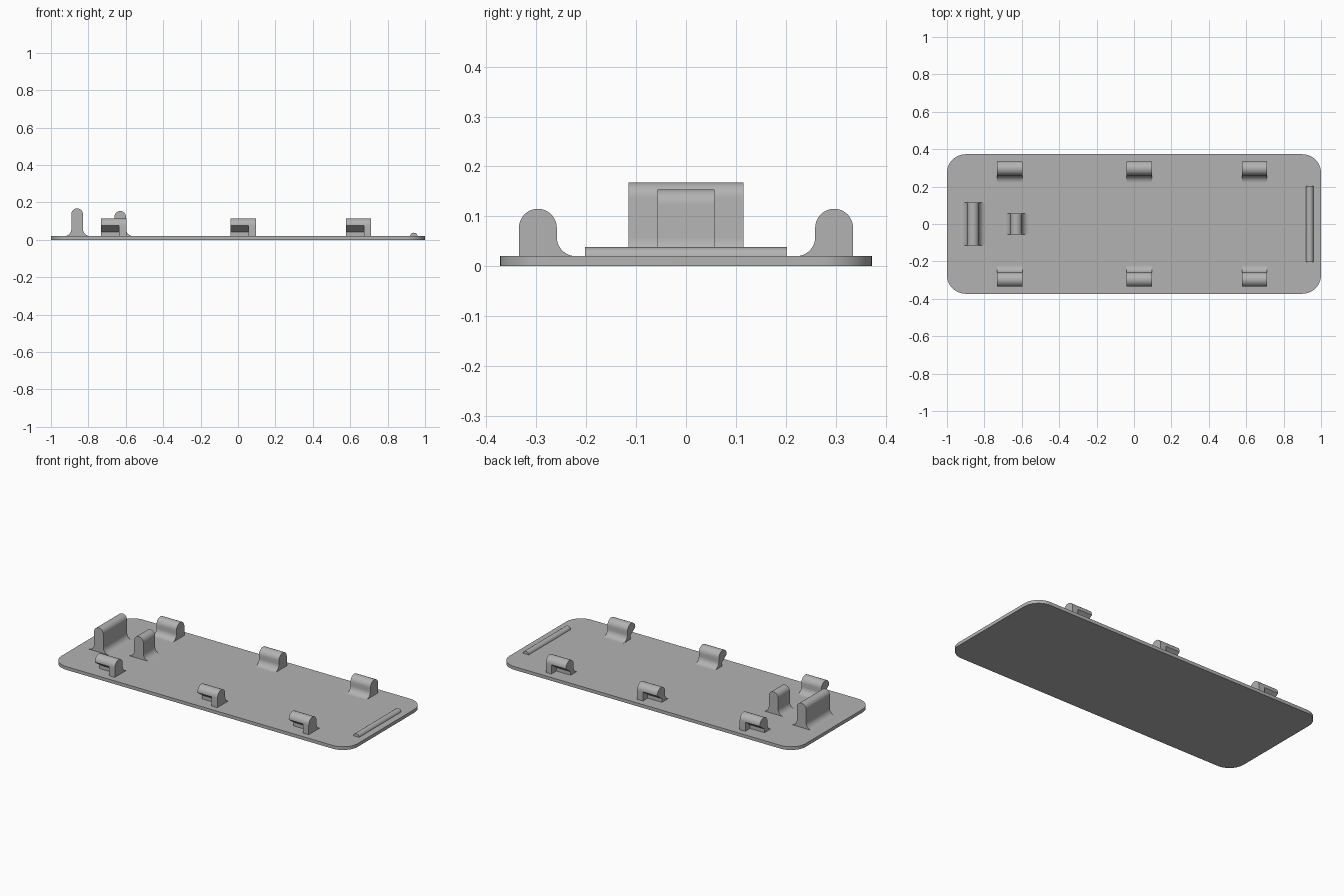
import bpy, bmesh
from math import pi, cos, sin, radians
from mathutils import Vector

cube = bpy.data.objects.get("Cube")
if cube:
    bpy.data.objects.remove(cube, do_unlink=True)

grey = bpy.data.materials.new("plain grey")
grey.use_nodes = True
COLOUR = (0.45, 0.45, 0.45, 1)
grey.diffuse_color = COLOUR
grey.node_tree.nodes["Principled BSDF"].inputs["Base Color"].default_value = COLOUR

FLOOR = 0.02    # top of the plate
SUNK = 0.01     # depth to which parts are rooted in the plate


def arc(cx, cy, r, start, end, steps=10):
    angles = [radians(start + (end - start) * i / steps) for i in range(steps + 1)]
    return [(cx + r * cos(a), cy + r * sin(a)) for a in angles]


def extrude(name, profile, place, depth):
    """Sweep a closed 2D profile along the vector depth; place maps 2D to 3D."""
    bm = bmesh.new()
    face = bm.faces.new([bm.verts.new(place(u, v)) for u, v in profile])
    swept = bmesh.ops.extrude_face_region(bm, geom=[face])
    verts = [g for g in swept["geom"] if isinstance(g, bmesh.types.BMVert)]
    bmesh.ops.translate(bm, verts=verts, vec=Vector(depth))
    bmesh.ops.recalc_face_normals(bm, faces=bm.faces)
    mesh = bpy.data.meshes.new(name)
    bm.to_mesh(mesh)
    bm.free()
    mesh.materials.append(grey)
    obj = bpy.data.objects.new(name, mesh)
    bpy.context.collection.objects.link(obj)
    bpy.ops.object.select_all(action="DESELECT")
    obj.select_set(True)
    bpy.context.view_layer.objects.active = obj
    bpy.ops.object.shade_smooth_by_angle(angle=radians(30))
    return obj


# Base plate with rounded corners
HX, HY, R = 1.0, 0.373, 0.1
outline = (arc(HX - R, HY - R, R, 0, 90) + arc(R - HX, HY - R, R, 90, 180)
           + arc(R - HX, R - HY, R, 180, 270) + arc(HX - R, R - HY, R, 270, 360))
extrude("base_plate", outline, lambda u, v: (u, v, 0), (0, 0, FLOOR))


# Upright tabs with round tops and filleted feet on both sides
def tab(name, x, half_length, top, half=0.031, fillet=0.038):
    profile = [(half + fillet, SUNK)]
    profile += arc(half + fillet, FLOOR + fillet, fillet, 270, 180)
    profile += arc(0, top - half, half, 0, 180, 16)
    profile += arc(-half - fillet, FLOOR + fillet, fillet, 0, -90)
    profile += [(-half - fillet, SUNK)]
    extrude(name, profile, lambda u, v: (x + u, -half_length, v),
            (0, 2 * half_length, 0))


tab("tall_tab", -0.86, 0.115, 0.168)
tab("short_tab", -0.63, 0.057, 0.154)

# Low rounded ridge near the end
ridge = [(0.02, SUNK)] + arc(0, FLOOR - 0.002, 0.02, 0, 180, 12) + [(-0.02, SUNK)]
extrude("end_ridge", ridge, lambda u, v: (0.94 + u, -0.203, v), (0, 0.406, 0))

# Edge clips: round head, filleted inner foot, undercut on most of the outer side
INNER, OUTER, FOOT, TOP = 0.259, 0.335, 0.038, 0.115
RADIUS = (OUTER - INNER) / 2
LEG, HOOK = 0.038, 0.097
inner_side = [(INNER - FOOT, SUNK)] + arc(INNER - FOOT, FLOOR + FOOT, FOOT, -90, 0)
head = arc(INNER + RADIUS, TOP - RADIUS, RADIUS, 180, 0, 16)
leg_profile = inner_side + head + [(OUTER, SUNK)]
hook_profile = inner_side + head + [(OUTER, 0.076), (0.288, 0.042), (0.288, SUNK)]

for side, label in ((-1, "front"), (1, "back")):
    for i, x in enumerate((-0.732, -0.04, 0.577)):
        extrude(f"{label}_clip_hook_{i + 1}", hook_profile,
                lambda u, v: (x, side * u, v), (HOOK, 0, 0))
        extrude(f"{label}_clip_leg_{i + 1}", leg_profile,
                lambda u, v: (x + HOOK, side * u, v), (LEG, 0, 0))
